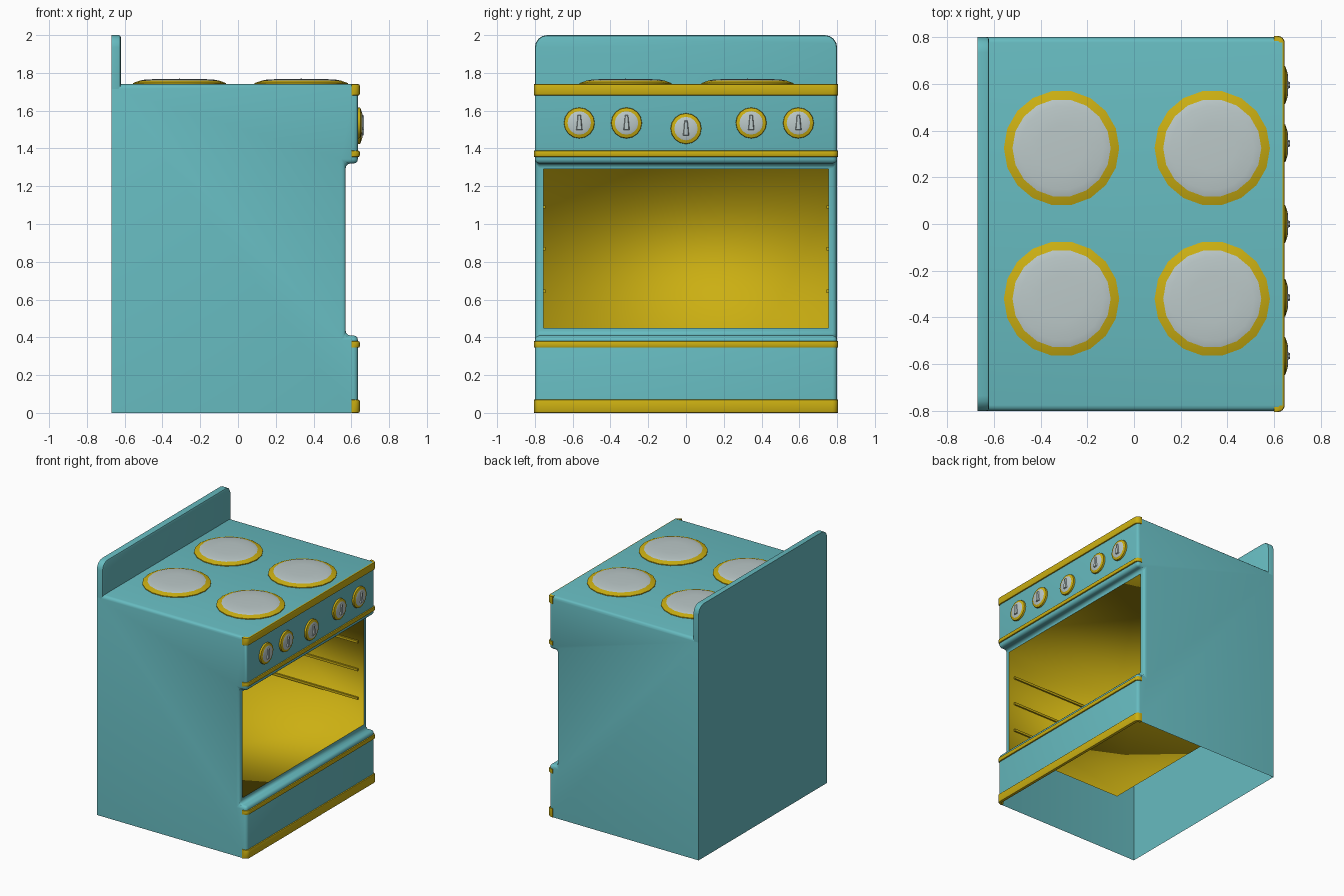
import bpy, bmesh, math
from mathutils import Matrix

if "Cube" in bpy.data.objects:
    bpy.data.objects.remove(bpy.data.objects["Cube"])


def material(name, rgb):
    m = bpy.data.materials.new(name)
    m.diffuse_color = (*rgb, 1)
    m.use_nodes = True
    m.node_tree.nodes["Principled BSDF"].inputs["Base Color"].default_value = m.diffuse_color
    return m


TEAL = material("teal_enamel", (0.135, 0.50, 0.53))
YELLOW = material("yellow_trim", (0.60, 0.43, 0.006))
GREY = material("pale_grey", (0.50, 0.58, 0.58))


def finish(name, bm, mats, angle=35):
    bmesh.ops.recalc_face_normals(bm, faces=bm.faces)
    me = bpy.data.meshes.new(name)
    bm.to_mesh(me)
    bm.free()
    for m in mats:
        me.materials.append(m)
    ob = bpy.data.objects.new(name, me)
    bpy.context.collection.objects.link(ob)
    bpy.ops.object.select_all(action='DESELECT')
    ob.select_set(True)
    bpy.context.view_layer.objects.active = ob
    bpy.ops.object.shade_smooth_by_angle(angle=math.radians(angle))
    return ob


def prism(bm, points, offset):
    """Extrude a flat polygon along an offset vector."""
    f = bm.faces.new([bm.verts.new(p) for p in points])
    r = bmesh.ops.extrude_face_region(bm, geom=[f])
    bmesh.ops.translate(bm, vec=offset,
                        verts=[v for v in r["geom"] if isinstance(v, bmesh.types.BMVert)])
    bmesh.ops.recalc_face_normals(bm, faces=bm.faces)


def box(bm, x0, x1, y0, y1, z0, z1):
    prism(bm, [(x0, y0, z0), (x1, y0, z0), (x1, y1, z0), (x0, y1, z0)], (0, 0, z1 - z0))


def lathe(name, rings, sides, matrix, split):
    """Revolved disc; rings are (radius, height), rings from split on are grey."""
    bm = bmesh.new()
    loops = [[bm.verts.new((r * math.cos(math.tau * i / sides),
                            r * math.sin(math.tau * i / sides), h))
              for i in range(sides)] for r, h in rings[:-1]]
    for k in range(len(loops) - 1):
        for i in range(sides):
            j = (i + 1) % sides
            f = bm.faces.new((loops[k][i], loops[k][j], loops[k + 1][j], loops[k + 1][i]))
            f.material_index = int(k >= split)
    tip = bm.verts.new((0, 0, rings[-1][1]))
    for i in range(sides):
        f = bm.faces.new((loops[-1][i], loops[-1][(i + 1) % sides], tip))
        f.material_index = 1
    bm.transform(matrix)
    return finish(name, bm, [YELLOW, GREY])


# Cabinet shell: side profile pulled across the width, open underneath
bm = bmesh.new()
profile = [(-.67, 0), (.635, 0), (.635, .41), (.57, .41), (.57, 1.32),
           (.635, 1.32), (.635, 1.74), (-.67, 1.74)]
prism(bm, [(x, -.8, z) for x, z in profile], (0, 1.6, 0))
bmesh.ops.delete(bm, geom=[f for f in bm.faces if f.normal.z < -.9 and f.calc_center_median().z < .01],
                 context='FACES_ONLY')


def rounded(e):
    a, b = (v.co for v in e.verts)
    across = abs(a.y - b.y) > 1
    if e.is_boundary or (a.x < -.6 and b.x < -.6):
        return False
    return not (across and a.z > 1.7)


bmesh.ops.bevel(bm, geom=[e for e in bm.edges if rounded(e)], offset=.024,
                segments=3, profile=.5, affect='EDGES')
# Oven opening
door = max((f for f in bm.faces if f.normal.x > .99 and abs(f.calc_center_median().x - .57) < .005),
           key=lambda f: f.calc_area())
bmesh.ops.inset_region(bm, faces=[door], thickness=.012)
for v in door.verts:
    v.co.y = math.copysign(.755, v.co.y)
    v.co.z = .45 if v.co.z < .8 else 1.29
bmesh.ops.delete(bm, geom=[door], context='FACES_ONLY')
finish("cabinet", bm, [TEAL])

# Oven liner: open-fronted box with soft shading
bm = bmesh.new()
box(bm, -.47, .57, -.755, .755, .45, 1.29)
bmesh.ops.delete(bm, geom=[f for f in bm.faces if f.normal.x > .9], context='FACES_ONLY')
bmesh.ops.recalc_face_normals(bm, faces=bm.faces)
liner = finish("oven_liner", bm, [YELLOW], 180)
liner.data.flip_normals()

# Rack rails on both oven walls
bm = bmesh.new()
for z in (.645, .87, 1.09):
    for s in (-1, 1):
        y0, y1 = sorted((s * .743, s * .757))
        box(bm, -.42, .52, y0, y1, z - .009, z + .009)
finish("rack_rails", bm, [YELLOW])

# Backsplash with rounded upper corners
bm = bmesh.new()
box(bm, -.67, -.62, -.8, .8, 1.715, 2.0)
corners = [e for e in bm.edges if all(v.co.z > 1.9 for v in e.verts)
           and abs(e.verts[0].co.x - e.verts[1].co.x) > .01]
bmesh.ops.bevel(bm, geom=corners, offset=.065, segments=4, profile=.5, affect='EDGES')
rim = [e for e in bm.edges if all(v.co.x > -.63 for v in e.verts)
       and max(v.co.z for v in e.verts) > 1.8]
bmesh.ops.bevel(bm, geom=rim, offset=.012, segments=2, profile=.5, affect='EDGES')
finish("backsplash", bm, [TEAL])


def wrap_path(inset):
    """Path around the two front corners."""
    r = .03
    pts = [(.60, -.805 + inset)]
    for i in range(5):
        a = math.radians(-90 + 22.5 * i)
        pts.append((.645 - r + (r - inset) * math.cos(a), -.805 + r + (r - inset) * math.sin(a)))
    return pts + [(x, -y) for x, y in reversed(pts)]


# Trim bands wrapped round the front
for name, z0, z1 in (("base_trim", 0, .07), ("drawer_trim", .345, .38),
                     ("panel_trim", 1.355, 1.388), ("cooktop_trim", 1.68, 1.74)):
    bm = bmesh.new()
    prism(bm, [(x, y, z0) for x, y in wrap_path(0) + wrap_path(.022)[::-1]], (0, 0, z1 - z0))
    outer = set(wrap_path(0)[1:-1])
    edges = [e for e in bm.edges if abs(e.verts[0].co.z - e.verts[1].co.z) < .001
             and all(any(math.dist(v.co.xy, p) < .001 for p in outer) for v in e.verts)]
    bmesh.ops.bevel(bm, geom=edges, offset=.008, segments=2, profile=.5, affect='EDGES')
    finish(name, bm, [YELLOW])

# Burners
for x in (-.31, .335):
    for y in (-.32, .325):
        lathe("burner", [(.247, 0), (.247, .008), (.21, .021), (.18, .027), (.1, .03), (0, .031)],
              18, Matrix.Translation((x, y, 1.738)), 2)

# Control knobs with tapered pointers
for y, z in ((-.565, 1.535), (-.315, 1.535), (0, 1.505), (.345, 1.535), (.595, 1.535)):
    place = Matrix.Translation((.634, y, z)) @ Matrix.Rotation(math.pi / 2, 4, 'Y')
    lathe("knob", [(.082, 0), (.08, .014), (.062, .02), (.05, .024), (0, .026)], 16, place, 2)
    bm = bmesh.new()
    prism(bm, [(.65, y - .02, z - .04), (.65, y + .02, z - .04),
               (.65, y + .01, z + .045), (.65, y - .01, z + .045)], (.018, 0, 0))
    for v in bm.verts:
        if v.co.x > .66:
            v.co.y = y + (v.co.y - y) * .6
            v.co.z = z + (v.co.z - z) * .85
    finish("knob_pointer", bm, [GREY])
